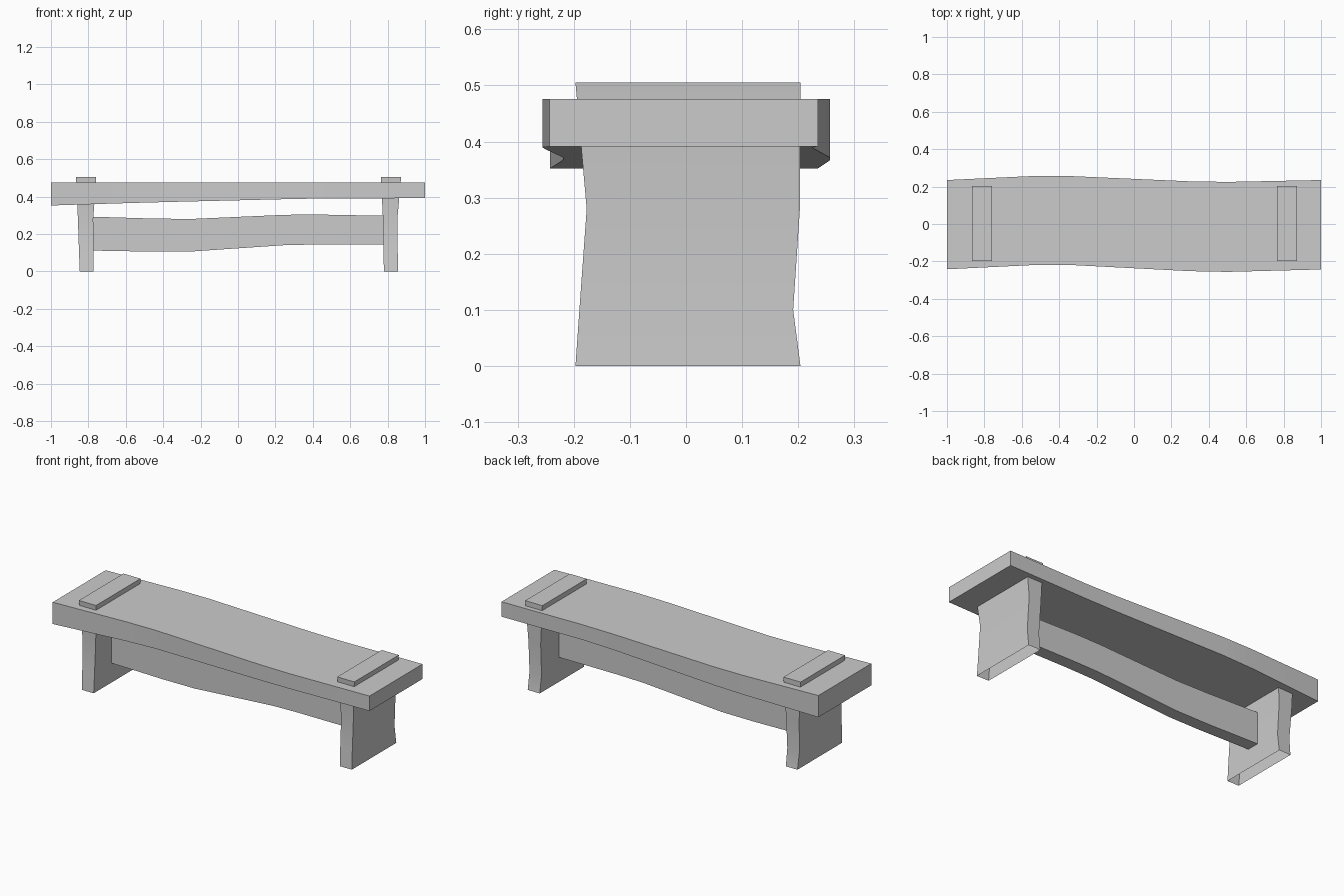
import bpy
import bmesh
import math

if "Cube" in bpy.data.objects:
    bpy.data.objects.remove(bpy.data.objects["Cube"], do_unlink=True)

grey = bpy.data.materials.new("plain_grey")
grey.use_nodes = True
grey.diffuse_color = (0.6, 0.6, 0.6, 1)
grey.node_tree.nodes["Principled BSDF"].inputs["Base Color"].default_value = (0.6, 0.6, 0.6, 1)


def loft(name, sections, cap_start=True):
    """Skin a row of four-cornered cross-sections into one solid."""
    bm = bmesh.new()
    rings = [[bm.verts.new(p) for p in s] for s in sections]
    for a, b in zip(rings, rings[1:]):
        for i in range(4):
            j = (i + 1) % 4
            bm.faces.new((a[i], a[j], b[j], b[i]))
    bm.faces.new(rings[-1])
    start = bm.faces.new(rings[0])
    bmesh.ops.recalc_face_normals(bm, faces=bm.faces)
    if not cap_start:
        bmesh.ops.delete(bm, geom=[start], context='FACES_ONLY')
    mesh = bpy.data.meshes.new(name)
    bm.to_mesh(mesh)
    bm.free()
    mesh.materials.append(grey)
    obj = bpy.data.objects.new(name, mesh)
    bpy.context.collection.objects.link(obj)
    bpy.ops.object.select_all(action='DESELECT')
    obj.select_set(True)
    bpy.context.view_layer.objects.active = obj
    bpy.ops.object.shade_smooth_by_angle(angle=math.radians(30))
    return obj


def along_x(x, y0, y1, z0, z1):
    return [(x, y0, z0), (x, y1, z0), (x, y1, z1), (x, y0, z1)]


def along_z(z, x0, x1, y0, y1):
    return [(x0, y0, z), (x1, y0, z), (x1, y1, z), (x0, y1, z)]


# Wavy seat plank: x, front y, back y, underside z
seat = [(-1, -0.242, 0.235, 0.352), (-0.55, -0.22, 0.256, 0.366),
        (-0.36, -0.218, 0.257, 0.371), (0.3, -0.252, 0.228, 0.387),
        (0.5, -0.256, 0.225, 0.39), (1, -0.243, 0.235, 0.391)]
loft("seat", [along_x(x, f, b, z, 0.476) for x, f, b, z in seat])

# Plank legs, open underneath, whose tops come through the seat
edges = [(0, -0.197, 0.204), (0.1, -0.19, 0.191),
         (0.28, -0.177, 0.203), (0.505, -0.197, 0.204)]
leg_x = {"left_leg": [(0.78, 0.856), (0.778, 0.854), (0.775, 0.852), (0.764, 0.872)],
         "right_leg": [(-0.846, -0.773), (-0.85, -0.773), (-0.856, -0.774), (-0.866, -0.758)]}
for name, spans in leg_x.items():
    loft(name, [along_z(z, x0, x1, f, b)
                for (z, f, b), (x0, x1) in zip(edges, spans)], cap_start=False)

# Wavy stretcher board between the legs: x, underside z, top z
board = [(-0.785, 0.111, 0.292), (-0.45, 0.105, 0.282), (-0.25, 0.106, 0.28),
         (0.25, 0.14, 0.302), (0.4, 0.143, 0.304), (0.785, 0.143, 0.297)]
loft("stretcher", [along_x(x, -0.036, 0.036, z0, z1) for x, z0, z1 in board])
